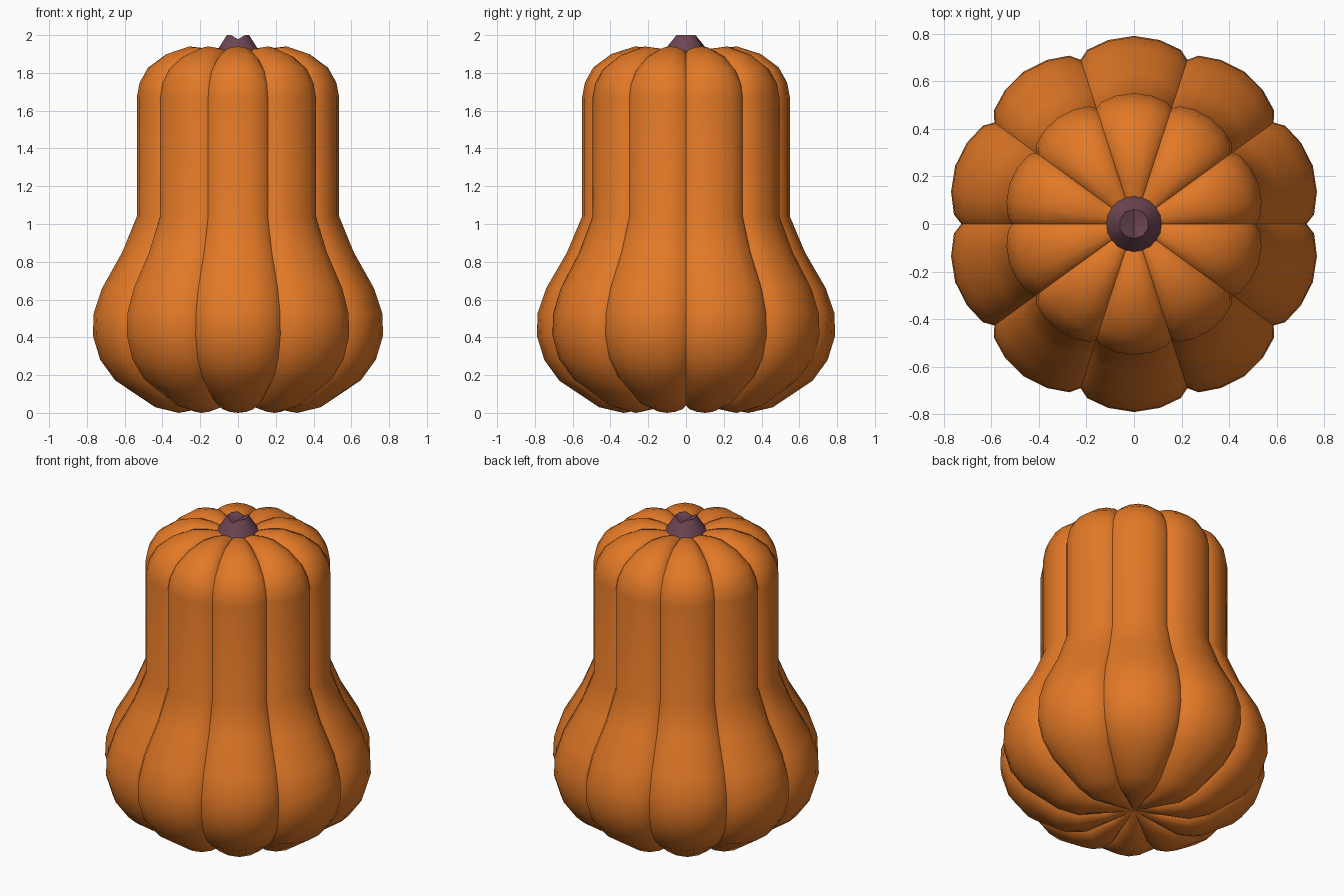
import bpy, math
from math import sin, cos, pi, radians

if "Cube" in bpy.data.objects:
    bpy.data.objects.remove(bpy.data.objects["Cube"])


def material(name, rgb):
    m = bpy.data.materials.new(name)
    m.diffuse_color = (*rgb, 1)
    m.use_nodes = True
    m.node_tree.nodes["Principled BSDF"].inputs["Base Color"].default_value = m.diffuse_color
    return m


def build(name, rings, caps, mat, angle):
    """Skin stacked rings of equal length; caps are the end centre points."""
    n = len(rings[0])
    verts = [v for r in rings for v in r] + list(caps)
    faces = []
    for k in range(len(rings) - 1):
        for i in range(n):
            j = (i + 1) % n
            faces.append((k*n + i, k*n + j, (k+1)*n + j, (k+1)*n + i))
    b, t, last = len(verts) - 2, len(verts) - 1, (len(rings) - 1) * n
    for i in range(n):
        j = (i + 1) % n
        faces.append((b, j, i))
        faces.append((t, last + i, last + j))
    me = bpy.data.meshes.new(name)
    me.from_pydata(verts, [], faces)
    me.materials.append(mat)
    ob = bpy.data.objects.new(name, me)
    bpy.context.collection.objects.link(ob)
    bpy.ops.object.select_all(action='DESELECT')
    ob.select_set(True)
    bpy.context.view_layer.objects.active = ob
    bpy.ops.object.shade_smooth_by_angle(angle=radians(angle))
    return ob


orange = material("orange skin", (0.76, 0.19, 0.02))
purple = material("purple stem", (0.15, 0.06, 0.085))

# Gourd body: (lobe radius, lobe z, groove radius, groove z)
profile = [
    (0.16, 0.03, 0.16, 0.06), (0.33, 0.0, 0.31, 0.04), (0.46, 0.03, 0.42, 0.07),
    (0.67, 0.17, 0.61, 0.19), (0.75, 0.28, 0.69, 0.29), (0.79, 0.41, 0.725, 0.41),
    (0.785, 0.53, 0.72, 0.53), (0.74, 0.66, 0.68, 0.66), (0.63, 0.85, 0.58, 0.85),
    (0.55, 1.04, 0.51, 1.04), (0.55, 1.67, 0.51, 1.67), (0.535, 1.75, 0.495, 1.74),
    (0.49, 1.83, 0.45, 1.81), (0.395, 1.90, 0.36, 1.87), (0.27, 1.94, 0.25, 1.905),
    (0.18, 1.93, 0.17, 1.91), (0.09, 1.91, 0.09, 1.90),
]
# Cross-section of one lobe: (degrees from the groove, bulge weight)
lobe = [(0, 0), (3, .5), (10, .85), (18, 1), (26, .85), (33, .5)]
rings = []
for r1, z1, r0, z0 in profile:
    ring = []
    for s in range(10):
        for d, w in lobe:
            a = radians(36 * s + d)
            r, z = r0 + (r1 - r0) * w, z0 + (z1 - z0) * w
            ring.append((r * cos(a), r * sin(a), z))
    rings.append(ring)
build("gourd_body", rings, [(0, 0, 0.07), (0, 0, 1.89)], orange, 40)

# Stem: ten-sided flared stub with a notched, hollow top
rings = []
for r, z, notch in [(0.135, 1.88, 0), (0.115, 1.92, 0), (0.062, 2.0, 0.022)]:
    ring = []
    for i in range(10):
        a = radians(36 * i + 18)
        dip = notch if abs(sin(a)) > 0.95 else 0
        ring.append((r * cos(a), r * sin(a), z - dip))
    rings.append(ring)
build("stem", rings, [(0, 0, 1.88), (0, 0, 1.972)], purple, 40)
